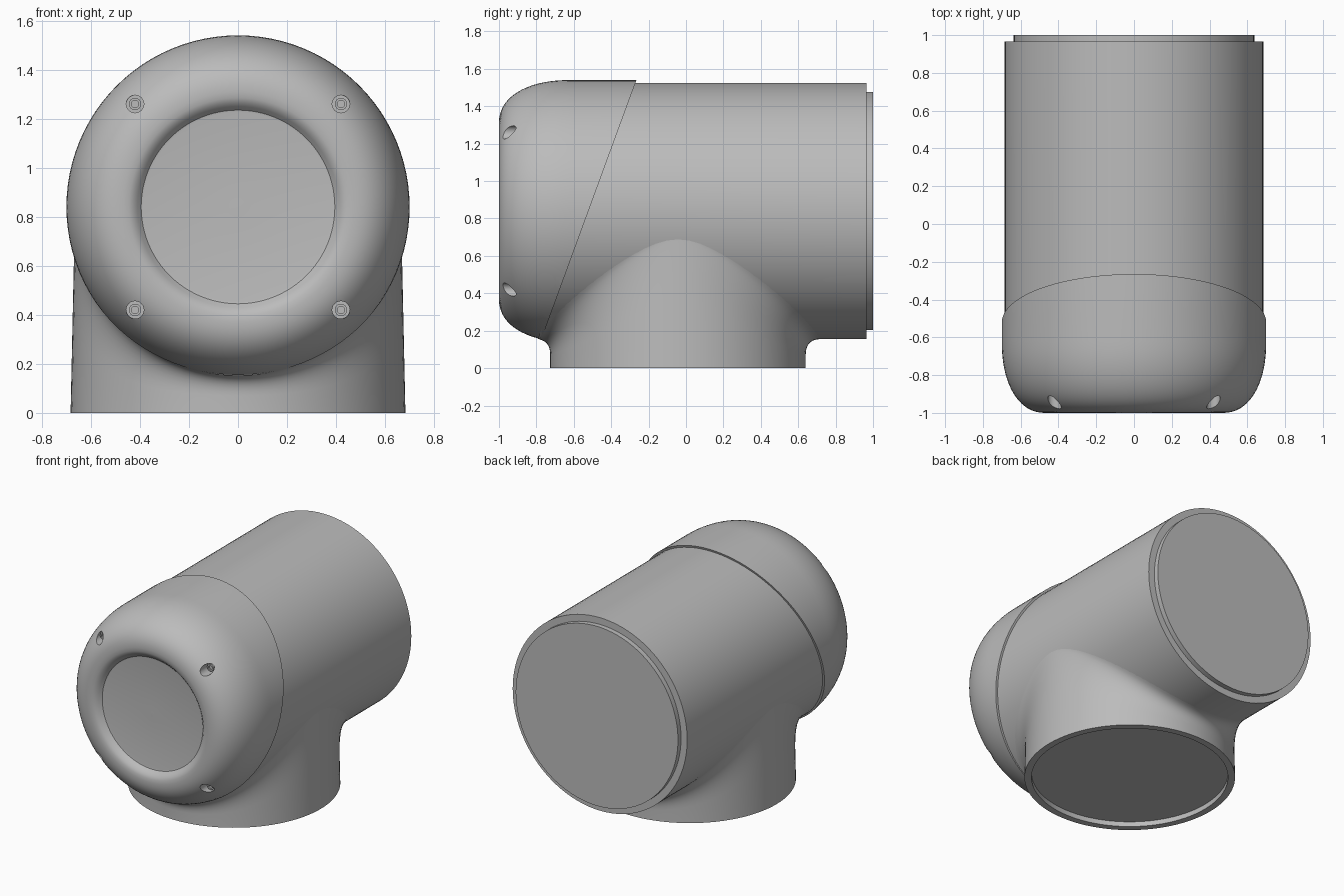
import bpy, bmesh
from math import sin, cos, pi, sqrt
from mathutils import Vector

if "Cube" in bpy.data.objects:
    bpy.data.objects.remove(bpy.data.objects["Cube"])

AXIS_Z = 0.84            # height of the barrel axis
BARREL_R = 0.685
LEG_Y, LEG_R = -0.043, 0.683
SEAM = Vector((0, -0.265, 1.54))
SEAM_NORMAL = Vector((0, 1.405, -0.515)).normalized()
SEGMENTS = 96

grey = bpy.data.materials.new("mid_grey")
grey.use_nodes = True
COLOUR = (0.5, 0.5, 0.5, 1)
grey.diffuse_color = COLOUR
grey.node_tree.nodes["Principled BSDF"].inputs["Base Color"].default_value = COLOUR


def skin(bm, rings):
    """Bridge a list of closed point rings with quads."""
    rows = [[bm.verts.new(p) for p in ring] for ring in rings]
    for a, b in zip(rows, rows[1:]):
        for i in range(len(a)):
            j = (i + 1) % len(a)
            bm.faces.new((a[i], a[j], b[j], b[i]))
    return rows


def lathe(bm, profile, x=0, z=AXIS_Z, n=SEGMENTS):
    """Turn (radius, y) points about an axis along y and close both ends."""
    rings = [[(x + r * cos(2 * pi * i / n), y, z + r * sin(2 * pi * i / n))
              for i in range(n)] for r, y in profile]
    rows = skin(bm, rings)
    bm.faces.new(rows[0])
    bm.faces.new(rows[-1])


def cut_at_seam(bm, shift, keep_front):
    """Trim along the slanted seam plane."""
    bmesh.ops.bisect_plane(bm, geom=bm.verts[:] + bm.edges[:] + bm.faces[:],
                           plane_co=SEAM + Vector((0, shift, 0)), plane_no=SEAM_NORMAL,
                           clear_outer=keep_front, clear_inner=not keep_front)


def finish(name, bm, smooth=True):
    bmesh.ops.recalc_face_normals(bm, faces=bm.faces[:])
    mesh = bpy.data.meshes.new(name)
    bm.to_mesh(mesh)
    bm.free()
    mesh.materials.append(grey)
    obj = bpy.data.objects.new(name, mesh)
    bpy.context.collection.objects.link(obj)
    if smooth:
        shade(obj)
    return obj


def shade(obj):
    bpy.ops.object.select_all(action='DESELECT')
    obj.select_set(True)
    bpy.context.view_layer.objects.active = obj
    bpy.ops.object.shade_smooth_by_angle(angle=0.5)


# Barrel with a stepped spigot at the back
bm = bmesh.new()
lathe(bm, [(BARREL_R, -0.9), (BARREL_R, 0.965), (0.637, 0.965), (0.637, 1.0)])
cut_at_seam(bm, -0.02, False)
finish("barrel", bm)

# Leg, blended into the barrel by a fillet that widens toward the sides
STEPS = 10
columns = []
for i in range(SEGMENTS):
    c, s = cos(2 * pi * i / SEGMENTS), sin(2 * pi * i / SEGMENTS)
    x = 0.668 * c
    foot = Vector((LEG_R * c, LEG_Y + LEG_R * s, 0))
    corner = Vector((x, LEG_Y + LEG_R * s, AXIS_Z - sqrt(BARREL_R ** 2 - x ** 2)))
    end = corner + Vector((0, (0.08 + 0.15 * c * c) * s, 0))
    drop = min(0.085 + 0.22 * c * c, corner.z * 0.8)
    start = corner.lerp(foot, drop / corner.z)
    curve = [start * (1 - t) ** 2 + corner * 2 * t * (1 - t) + end * t * t
             for t in (k / STEPS for k in range(STEPS + 1))]
    columns.append([foot] + curve)
bm = bmesh.new()
skin(bm, [list(ring) for ring in zip(*columns)])
cut_at_seam(bm, -0.01, False)

# Rim and shallow socket under the leg
socket = [[(r * cos(2 * pi * i / SEGMENTS), LEG_Y + r * sin(2 * pi * i / SEGMENTS), z)
           for i in range(SEGMENTS)] for r, z in ((LEG_R, 0), (0.637, 0), (0.637, 0.035))]
bm.faces.new(skin(bm, socket)[-1])
bmesh.ops.remove_doubles(bm, verts=bm.verts[:], dist=0.0005)
finish("leg", bm)

# Rounded front cap with a sunken disc, trimmed along the seam
profile = [(0.01, -0.962), (0.385, -0.956), (0.395, -0.958), (0.41, -0.975),
           (0.425, -0.99), (0.445, -0.998)]
for k in range(19):
    a = pi / 2 * k / 18
    profile.append((0.47 + 0.23 * sin(a) ** (2 / 2.2), -0.62 - 0.38 * cos(a) ** (2 / 2.2)
                    if k < 18 else -0.62))
profile.append((0.70, -0.1))
bm = bmesh.new()
lathe(bm, profile)
cut_at_seam(bm, 0, True)
bmesh.ops.holes_fill(bm, edges=[e for e in bm.edges if e.is_boundary])
cap = finish("front_cap", bm, smooth=False)

# Four screw holes drilled into the cap, each with a screw head inside
corners = [(x, AXIS_Z + z) for x in (-0.42, 0.42) for z in (-0.42, 0.42)]
bm = bmesh.new()
for x, z in corners:
    lathe(bm, [(0.036, -1.1), (0.036, -0.89)], x, z, 24)
cutter = finish("hole_cutter", bm)
cutter.hide_render = True
drill = cap.modifiers.new("screw_holes", 'BOOLEAN')
drill.operation = 'DIFFERENCE'
drill.solver = 'EXACT'
drill.object = cutter
bpy.context.view_layer.objects.active = cap
bpy.ops.object.modifier_apply(modifier=drill.name)
bpy.data.objects.remove(cutter)
shade(cap)

for n, (x, z) in enumerate(corners):
    bm = bmesh.new()
    lathe(bm, [(0.025, -0.885), (0.025, -0.91), (0.015, -0.91), (0.015, -0.9)], x, z, 24)
    finish(f"screw_{n + 1}", bm)
